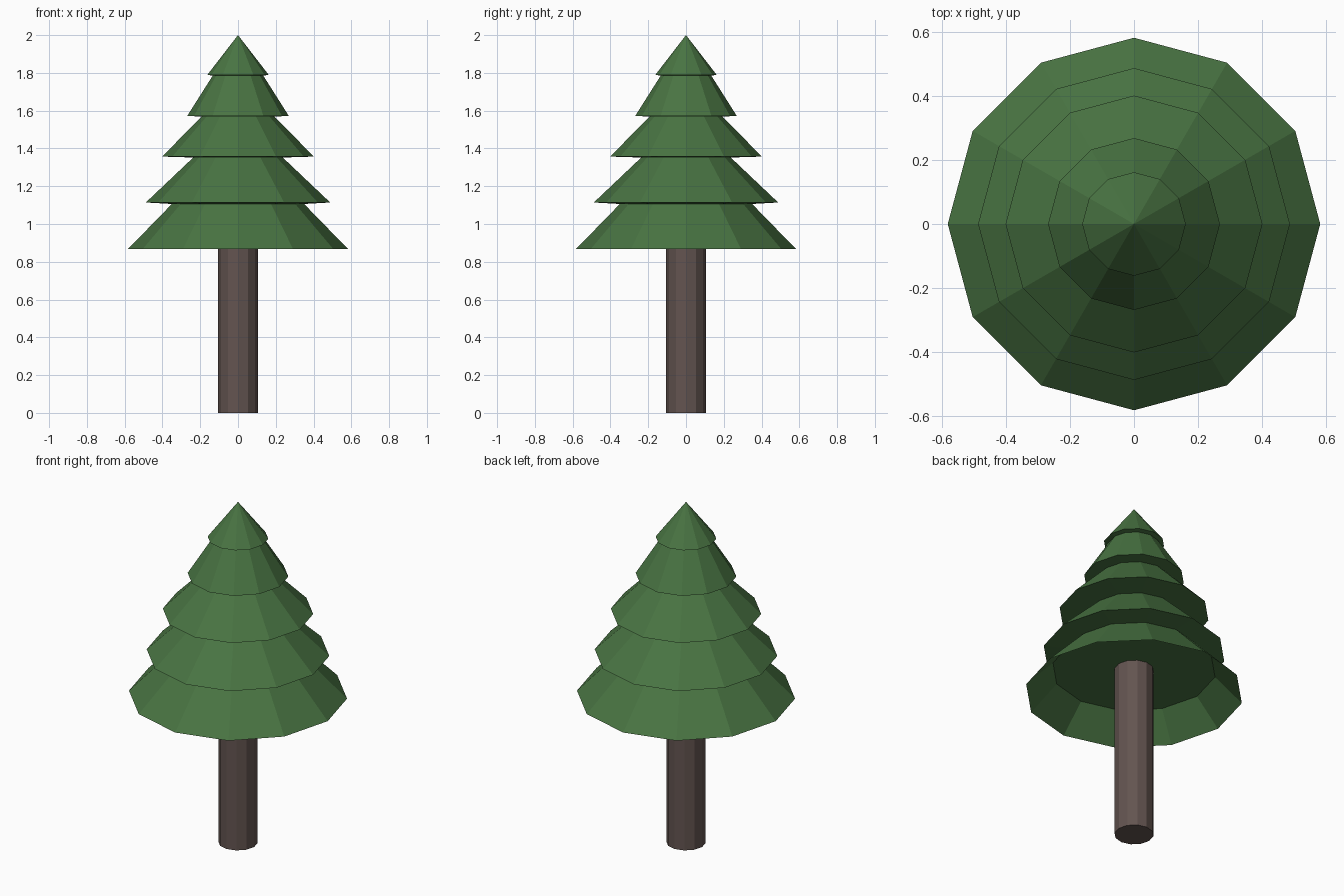
import bpy, bmesh, math

if "Cube" in bpy.data.objects:
    bpy.data.objects.remove(bpy.data.objects["Cube"])

SIDES = 12


def material(name, color):
    m = bpy.data.materials.new(name)
    m.diffuse_color = (*color, 1.0)
    m.use_nodes = True
    m.node_tree.nodes["Principled BSDF"].inputs["Base Color"].default_value = m.diffuse_color
    return m


def lathe(name, profile, mat):
    """Revolve (radius, z) points, radius 0 becomes a single pole vertex."""
    bm = bmesh.new()
    rings = []
    for r, z in profile:
        if r == 0:
            rings.append([bm.verts.new((0, 0, z))] * SIDES)
        else:
            rings.append([bm.verts.new((r * math.cos(math.tau * i / SIDES),
                                        r * math.sin(math.tau * i / SIDES), z))
                          for i in range(SIDES)])
    for low, high in zip(rings, rings[1:]):
        for i in range(SIDES):
            j = (i + 1) % SIDES
            quad = dict.fromkeys((low[i], low[j], high[j], high[i]))
            bm.faces.new(list(quad))
    mesh = bpy.data.meshes.new(name)
    bm.to_mesh(mesh)
    bm.free()
    mesh.materials.append(mat)
    ob = bpy.data.objects.new(name, mesh)
    bpy.context.collection.objects.link(ob)
    return ob


green = material("needle green", (0.066, 0.174, 0.055))
brown = material("bark brown", (0.125, 0.089, 0.080))

# Trunk, running up to the plate inside the lowest skirt
lathe("trunk", [(0, 0), (0.105, 0), (0.105, 1.015)], brown)

# Foliage: recessed bottom plate, hollow lowest skirt, then stepped tiers
tiers = [  # outer radius, rim height, top radius, top height
    (0.583, 0.868, 0.350, 1.106),
    (0.488, 1.114, 0.237, 1.352),
    (0.402, 1.357, 0.192, 1.569),
    (0.269, 1.572, 0.134, 1.785),
    (0.162, 1.790, 0.000, 2.000),
]
profile = [(0, 1.013), (0.438, 1.013), (0.583, 0.867)]
for k, (r0, z0, r1, z1) in enumerate(tiers):
    if k:
        profile.append((r0, z0))
    profile.append((r1, z1))
lathe("foliage", profile, green)
